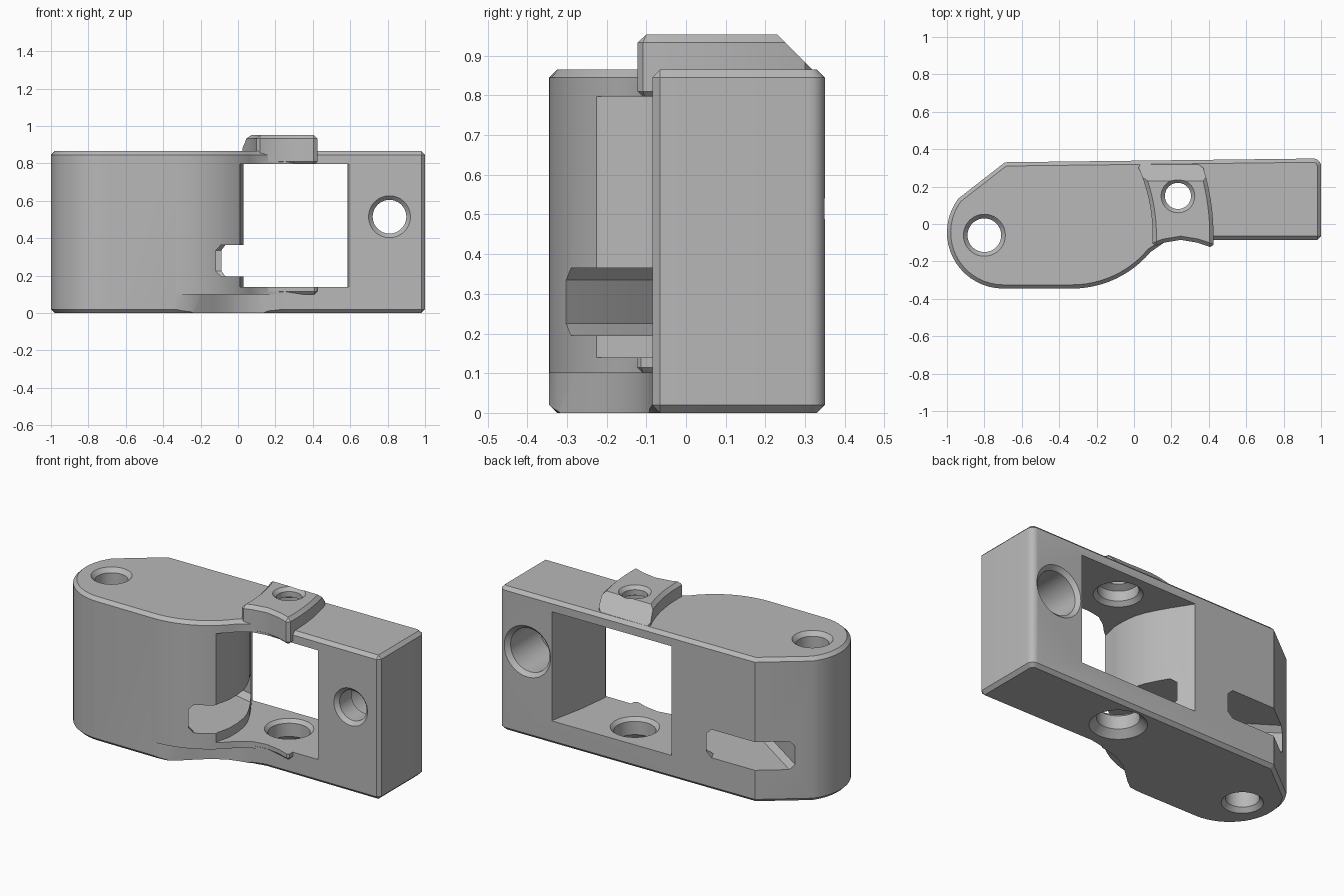
import bpy, math
from math import cos, sin, radians

if "Cube" in bpy.data.objects:
    bpy.data.objects.remove(bpy.data.objects["Cube"], do_unlink=True)

grey = bpy.data.materials.new("light_grey")
grey.use_nodes = True
grey.diffuse_color = (0.48, 0.48, 0.48, 1)
grey.node_tree.nodes["Principled BSDF"].inputs["Base Color"].default_value = grey.diffuse_color
helpers = []


def make(name, verts, faces, bevel=0):
    mesh = bpy.data.meshes.new(name)
    mesh.from_pydata(verts, [], faces)
    mesh.materials.append(grey)
    obj = bpy.data.objects.new(name, mesh)
    bpy.context.collection.objects.link(obj)
    # consistent outward normals
    import bmesh
    bm = bmesh.new()
    bm.from_mesh(mesh)
    bmesh.ops.recalc_face_normals(bm, faces=bm.faces)
    bm.to_mesh(mesh)
    bm.free()
    if bevel:
        mod = obj.modifiers.new("chamfer", 'BEVEL')
        mod.width = bevel
        mod.segments = 1
        mod.limit_method = 'ANGLE'
        mod.angle_limit = radians(50)
    return obj


def loft(name, rings, bevel=0):
    n = len(rings[0])
    verts = [p for ring in rings for p in ring]
    faces = [tuple(range(n)), tuple(range(len(verts) - n, len(verts)))]
    for k in range(len(rings) - 1):
        for i in range(n):
            j = (i + 1) % n
            faces.append((k * n + i, k * n + j, (k + 1) * n + j, (k + 1) * n + i))
    return make(name, verts, faces, bevel)


def prism(name, outline, z0, z1, bevel=0):
    return loft(name, [[(x, y, z) for x, y in outline] for z in (z0, z1)], bevel)


def arc(cx, cy, r, a0, a1, n):
    steps = [radians(a0 + (a1 - a0) * i / n) for i in range(n + 1)]
    return [(cx + r * cos(a), cy + r * sin(a)) for a in steps]


def bore(name, a, b, profile, axis):
    """Turned cutter: profile is a list of (position along axis, radius)."""
    rings = []
    for t, r in profile:
        ring = arc(a, b, r, 0, 352.5, 47)
        rings.append([(u, v, t) if axis == 'z' else (u, t, v) for u, v in ring])
    return loft(name, rings)


def combine(target, other, operation):
    mod = target.modifiers.new(other.name, 'BOOLEAN')
    mod.operation = operation
    mod.solver = 'EXACT'
    mod.object = other
    other.hide_render = True
    helpers.append(other)


# Main body: rounded hinge end, curved front shoulder, square block end
outline = arc(-0.70, -0.045, 0.30, 143, 270, 18)
outline += arc(-0.33, 0.20, 0.545, -90, -40, 12)
outline += [(0.16, -0.10), (0.24, -0.085), (0.43, -0.085), (1.0, -0.085)]
outline += arc(0.96, 0.31, 0.04, 0, 90, 5) + [(-0.69, 0.33)]
body = prism("hinge_body", outline, 0, 0.865, 0.02)

# Raised pad and lower lip share one curved outline
pad_outline = arc(-0.80, -0.06, 0.90, 25, -4, 10)
pad_outline += [(0.16, -0.10), (0.25, -0.085), (0.34, -0.10)]
pad_outline += arc(-0.80, -0.06, 1.225, -3.2, 18, 10)
pad = prism("raised_pad", pad_outline, 0.79, 0.953, 0.02)
slope = loft("pad_slope_cutter", [[(x, 0.23, 0.953), (x, 0.42, 0.763), (x, 0.6, 1.1), (x, 0.23, 1.1)]
                                  for x in (-0.5, 0.8)])
combine(pad, slope, 'DIFFERENCE')
lip = prism("lower_lip", pad_outline, 0.10, 0.16, 0.015)

# Concave undercut below the lip
undercut = prism("undercut_cutter", [
    (-0.36, -0.5), (-0.34, -0.346), (-0.25, -0.325), (-0.19, -0.28), (-0.13, -0.225),
    (-0.06, -0.165), (0.02, -0.12), (0.11, -0.095), (0.25, -0.084), (0.43, -0.084),
    (0.46, -0.5)], -0.1, 0.10)

# Through window with a rounded left wall and a slanted right wall
window = prism("window_cutter", [
    (0.03, -0.6), (0.01, -0.21), (0.03, -0.13), (0.03, -0.05), (0.02, 0.03), (0.0, 0.09),
    (-0.03, 0.15), (-0.07, 0.22), (-0.14, 0.33), (-0.15, 0.6), (0.66, 0.6),
    (0.65, 0.33), (0.61, 0.13), (0.585, -0.07), (0.60, -0.10), (0.60, -0.6)], 0.14, 0.797)

# Diagonal side channel
channel = prism("channel_cutter", [
    (-0.99, 0.28), (-0.12, -0.30), (-0.03, -0.42), (0.15, -0.42), (0.15, 0.2),
    (-0.09, 0.25), (-0.36, 0.31), (-0.45, 0.5), (-0.75, 0.5)], 0.195, 0.365, 0.03)

# Countersunk bores
pivot = bore("pivot_cutter", -0.80, -0.06,
             [(-0.02, 0.13), (0.025, 0.09), (0.84, 0.09), (0.885, 0.13)], 'z')
pad_hole = bore("pad_hole_cutter", 0.235, 0.15,
                [(0.78, 0.15), (0.82, 0.11), (0.88, 0.11), (0.90, 0.07), (0.933, 0.07), (0.973, 0.11)], 'z')
floor_hole = bore("floor_hole_cutter", 0.235, 0.15,
                  [(-0.02, 0.175), (0.04, 0.115), (0.12, 0.115), (0.16, 0.155)], 'z')
cross_hole = bore("cross_hole_cutter", 0.81, 0.515,
                  [(-0.105, 0.132), (-0.063, 0.09), (0.05, 0.09), (0.05, 0.13),
                   (0.325, 0.13), (0.365, 0.17)], 'y')

combine(body, undercut, 'DIFFERENCE')
combine(body, pad, 'UNION')
combine(body, lip, 'UNION')
for cutter in (window, channel, pivot, pad_hole, floor_hole, cross_hole):
    combine(body, cutter, 'DIFFERENCE')

# Bake the result and discard the cutters
graph = bpy.context.evaluated_depsgraph_get()
baked = bpy.data.meshes.new_from_object(body.evaluated_get(graph))
body.modifiers.clear()
body.data = baked
baked.materials.clear()
baked.materials.append(grey)
for poly in baked.polygons:
    poly.material_index = 0
for obj in helpers:
    bpy.data.objects.remove(obj, do_unlink=True)

bpy.ops.object.select_all(action='DESELECT')
body.select_set(True)
bpy.context.view_layer.objects.active = body
bpy.ops.object.shade_smooth_by_angle(angle=radians(25))
